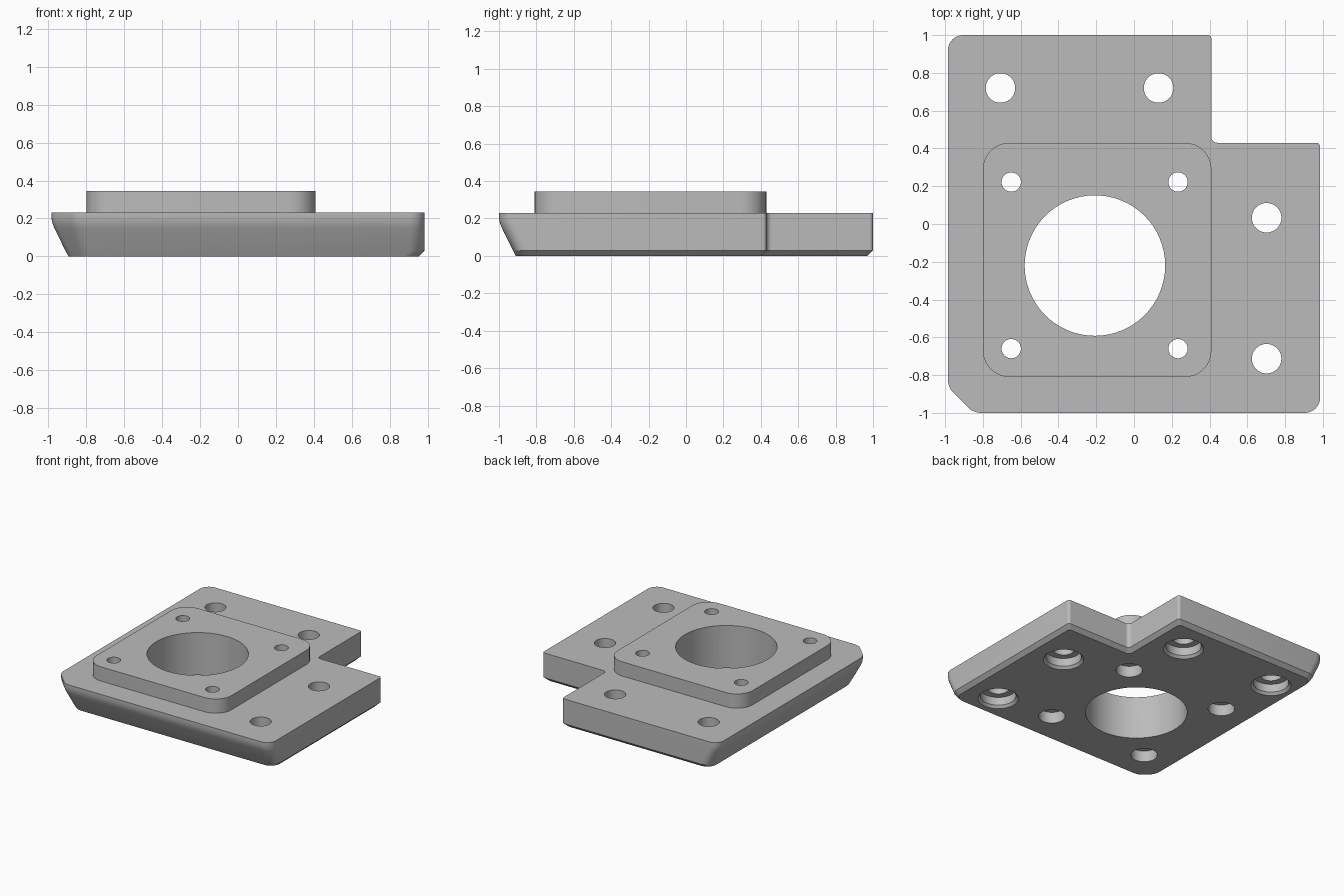
import bpy, bmesh, math
from mathutils import Vector, Matrix

cube = bpy.data.objects.get("Cube")
if cube:
    bpy.data.objects.remove(cube, do_unlink=True)

grey = bpy.data.materials.new("plain grey")
grey.use_nodes = True
GREY = (0.5, 0.5, 0.5, 1)
grey.diffuse_color = GREY
grey.node_tree.nodes["Principled BSDF"].inputs["Base Color"].default_value = GREY


def rounded(corners, segments=8):
    """Round each (x, y, radius) corner of a counter-clockwise polygon."""
    points = []
    for i, (x, y, radius) in enumerate(corners):
        p = Vector((x, y))
        before = (p - Vector(corners[i - 1][:2])).normalized()
        after = (Vector(corners[(i + 1) % len(corners)][:2]) - p).normalized()
        turn = math.atan2(before.x * after.y - before.y * after.x, before.dot(after))
        start = p - before * radius * math.tan(abs(turn) / 2)
        side = Vector((-before.y, before.x)) * math.copysign(radius, turn)
        centre = start + side
        for k in range(segments + 1):
            points.append(centre + Matrix.Rotation(turn * k / segments, 2) @ -side)
    return points


def loft(name, rings):
    """Solid through (z, outline) rings that share a point count."""
    bm = bmesh.new()
    loops = [[bm.verts.new((p[0], p[1], z)) for p in outline] for z, outline in rings]
    for low, high in zip(loops, loops[1:]):
        for i in range(len(low)):
            j = (i + 1) % len(low)
            bm.faces.new((low[i], low[j], high[j], high[i]))
    bm.faces.new(reversed(loops[0]))
    bm.faces.new(loops[-1])
    mesh = bpy.data.meshes.new(name)
    bm.to_mesh(mesh)
    bm.free()
    mesh.materials.append(grey)
    obj = bpy.data.objects.new(name, mesh)
    bpy.context.collection.objects.link(obj)
    return obj


def circle(x, y, r, n=64):
    return [(x + r * math.cos(math.tau * i / n), y + r * math.sin(math.tau * i / n))
            for i in range(n)]


def bore(x, y, profile):
    """Round cutter from (z, radius) steps."""
    return loft("bore_cutter", [(z, circle(x, y, r)) for z, r in profile])


def combine(target, tool, operation):
    mod = target.modifiers.new(operation, "BOOLEAN")
    mod.operation = operation
    mod.solver = "EXACT"
    mod.object = tool
    bpy.context.view_layer.objects.active = target
    bpy.ops.object.modifier_apply(modifier=mod.name)
    bpy.data.objects.remove(tool, do_unlink=True)


def plate_outline(slant, edge):
    """Plate section: slant insets left and front, edge insets the other sides."""
    left, front = -0.985 + slant, -1 + slant
    right, back = 0.985 - edge, 1 - edge
    step_x, step_y = 0.41 - edge, 0.43 - edge
    cut = 0.135 - 0.5 * slant
    return rounded([
        (left + cut, front, 0.1), (right, front, 0.08),
        (right, step_y, 0.02), (step_x, step_y, 0.03),
        (step_x, back, 0.02), (left, back, 0.08),
        (left, front + cut, 0.1)])


# Base plate: slanted left and front walls, small bottom chamfer elsewhere
sections = [(0, 0.09, 0.03), (0.03, 0.074, 0), (0.14, 0.02, 0), (0.16, 0.011, 0),
            (0.18, 0.004, 0), (0.205, 0, 0), (0.23, 0, 0)]
plate = loft("mounting_plate", [(z, plate_outline(s, e)) for z, s, e in sections])

# Raised square pad
pad_outline = rounded([(-0.8, -0.81, 0.14), (0.41, -0.81, 0.14),
                       (0.41, 0.43, 0.14), (-0.8, 0.43, 0.14)])
combine(plate, loft("raised_pad", [(0.15, pad_outline), (0.345, pad_outline)]), "UNION")

# Central bore
combine(plate, bore(-0.207, -0.22, [(-0.1, 0.372), (0.5, 0.372)]), "DIFFERENCE")

# Pad screw holes, counterbored from below
for x in (-0.65, 0.233):
    for y in (-0.66, 0.222):
        combine(plate, bore(x, y, [(-0.1, 0.097), (0.09, 0.097),
                                   (0.09, 0.051), (0.5, 0.051)]), "DIFFERENCE")

# Plate bolt holes, counterbored from below with an eased rim
for x, y in ((-0.707, 0.72), (0.13, 0.72), (0.702, 0.033), (0.702, -0.713)):
    combine(plate, bore(x, y, [(-0.1, 0.148), (0, 0.148), (0.02, 0.13), (0.085, 0.13),
                               (0.085, 0.078), (0.5, 0.078)]), "DIFFERENCE")

# Smooth the round walls, keep the edges sharp
bpy.ops.object.select_all(action="DESELECT")
plate.select_set(True)
bpy.context.view_layer.objects.active = plate
bpy.ops.object.shade_smooth_by_angle(angle=math.radians(25))
